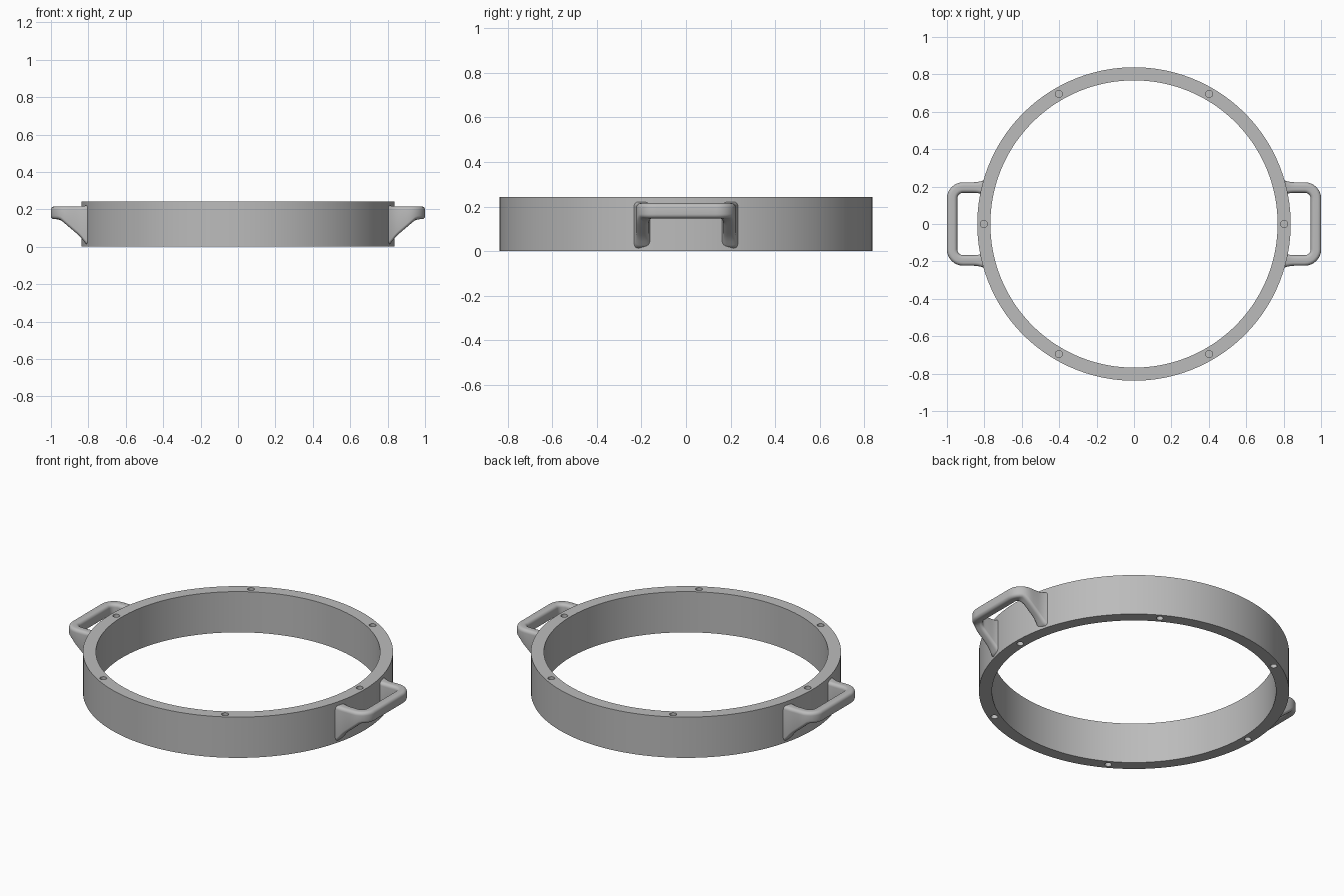
import bpy, bmesh, math

cube = bpy.data.objects.get("Cube")
if cube:
    bpy.data.objects.remove(cube, do_unlink=True)

OUTER, INNER, HEIGHT = 0.838, 0.768, 0.243
HANDLE_TOP = 0.215

grey = bpy.data.materials.new("plain grey")
grey.use_nodes = True
grey.diffuse_color = (0.5, 0.5, 0.5, 1)
grey.node_tree.nodes["Principled BSDF"].inputs["Base Color"].default_value = (0.5, 0.5, 0.5, 1)


def cylinder(name, radius, depth, centre, sides):
    bpy.ops.mesh.primitive_cylinder_add(vertices=sides, radius=radius, depth=depth, location=centre)
    obj = bpy.context.object
    obj.name = name
    return obj


def finish(obj, angle):
    obj.data.materials.clear()
    obj.data.materials.append(grey)
    bpy.ops.object.select_all(action='DESELECT')
    obj.select_set(True)
    bpy.context.view_layer.objects.active = obj
    bpy.ops.object.shade_smooth_by_angle(angle=math.radians(angle))


# Ring body with its bore and blind bolt holes in both faces
ring = cylinder("ring_body", OUTER, HEIGHT, (0, 0, HEIGHT / 2), 144)
cutters = [cylinder("bore_cutter", INNER, 1, (0, 0, HEIGHT / 2), 144)]
for i in range(6):
    a = i * math.pi / 3
    for z in (0, HEIGHT):
        cutters.append(cylinder("hole_cutter", 0.019, 0.18,
                                (0.803 * math.cos(a), 0.803 * math.sin(a), z), 24))
for cutter in cutters:
    cutter.hide_render = True
    mod = ring.modifiers.new("cut", 'BOOLEAN')
    mod.operation = 'DIFFERENCE'
    mod.solver = 'EXACT'
    mod.object = cutter
    bpy.context.view_layer.objects.active = ring
    bpy.ops.object.modifier_apply(modifier=mod.name)
    bpy.data.objects.remove(cutter, do_unlink=True)
finish(ring, 30)


def handle_path():
    """Centre line of the U-shaped grip as (x, y, direction angle)."""
    bar_x, leg_y, r, steps = 0.973, 0.195, 0.06, 8
    half = [(0.785 + 0.0125 * i, -leg_y, 0) for i in range(10)]
    for i in range(steps + 1):
        a = math.pi / 2 * i / steps
        half.append((bar_x - r + r * math.sin(a), -leg_y + r - r * math.cos(a), a))
    return half + [(x, -y, math.pi - a) for x, y, a in reversed(half)]


def section(half_width, radius):
    """Rounded rectangle: (sideways offset, end of the height, rounding offset)."""
    points = []
    for side, end, start in ((1, 1, 0), (-1, 1, 90), (-1, 0, 180), (1, 0, 270)):
        for i in range(6):
            a = math.radians(start + 18 * i)
            points.append((side * (half_width - radius) + radius * math.cos(a), end,
                           radius * (math.sin(a) - (1 if end else -1))))
    return points


def make_handle(name, turn):
    bm = bmesh.new()
    loops = []
    for x, y, a in handle_path():
        # Flare where the legs blend into the ring
        flare = max(0, (0.86 - x) / 0.05) ** 2
        loop = []
        for side, end, dz in section(0.028 + 0.008 * flare, 0.019):
            px, py = x + side * math.sin(a), y - side * math.cos(a)
            # Underside slopes down towards the ring, level under the bar
            bottom = min(0.06 + 0.85 * (px - 0.85), 0.147) - 0.018 * flare
            z = (HANDLE_TOP + 0.006 * flare if end else max(bottom, 0.012)) + dz
            loop.append(bm.verts.new((px, py, z)))
        loops.append(loop)
    for first, second in zip(loops, loops[1:]):
        n = len(first)
        for i in range(n):
            j = (i + 1) % n
            bm.faces.new((first[i], first[j], second[j], second[i]))
    bm.faces.new(loops[0])
    bm.faces.new(loops[-1])
    bmesh.ops.recalc_face_normals(bm, faces=bm.faces)
    mesh = bpy.data.meshes.new(name)
    bm.to_mesh(mesh)
    bm.free()
    obj = bpy.data.objects.new(name, mesh)
    obj.rotation_euler.z = turn
    bpy.context.collection.objects.link(obj)
    finish(obj, 50)


make_handle("left_handle", 0)
make_handle("right_handle", math.pi)
